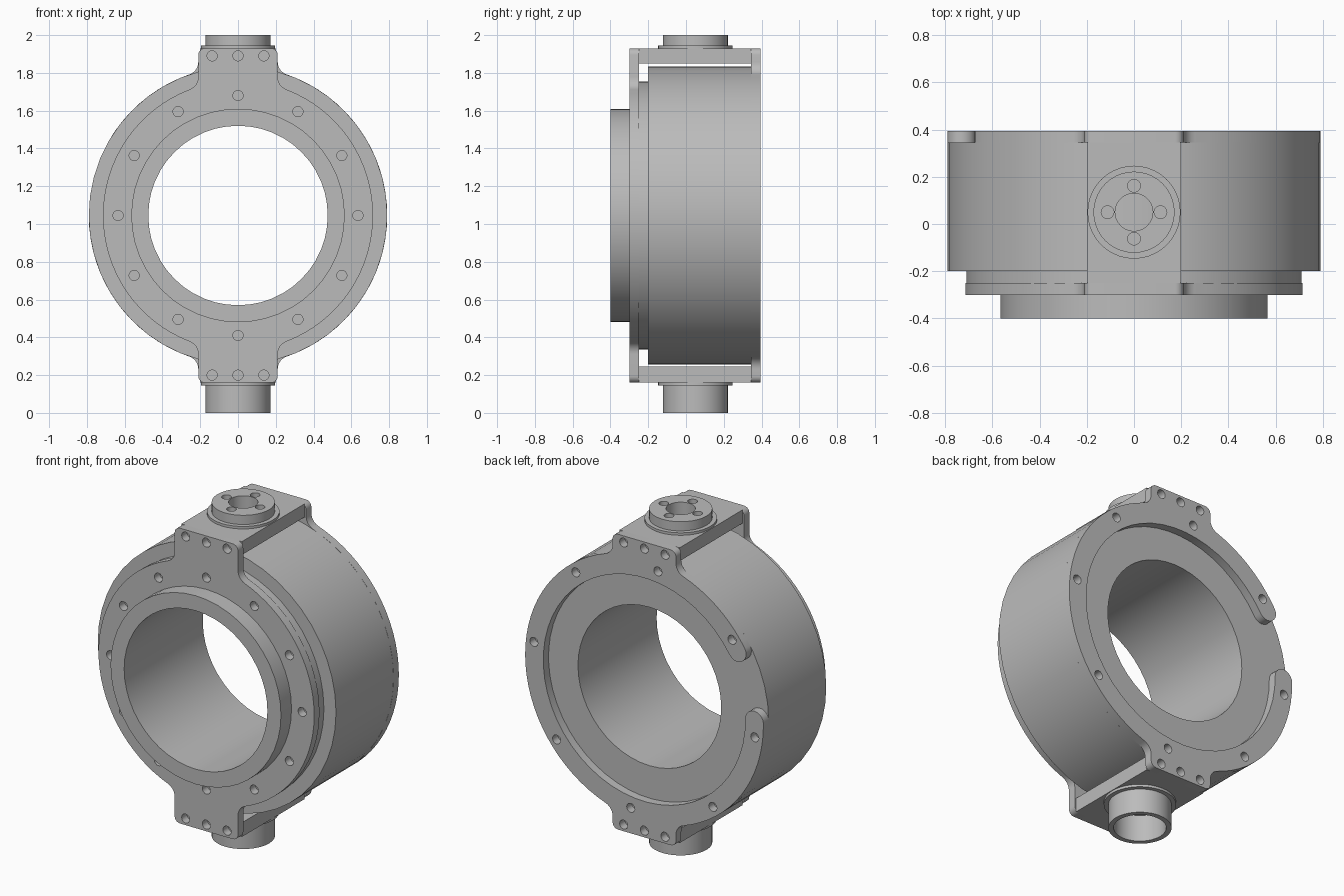
import bpy
import bmesh
from math import cos, sin, atan2, sqrt, pi, radians, degrees

cube = bpy.data.objects.get("Cube")
if cube:
    bpy.data.objects.remove(cube, do_unlink=True)

AXIS_Z = 1.045      # height of the drum axis
PIVOT_Y = 0.05      # y of the vertical pivot axis
EAR_W, EAR_H = 0.21, 0.885

grey = bpy.data.materials.new("machined grey")
grey.use_nodes = True
colour = (0.5, 0.5, 0.5, 1)
grey.diffuse_color = colour
grey.node_tree.nodes["Principled BSDF"].inputs["Base Color"].default_value = colour


def finish(obj):
    obj.data.materials.clear()
    obj.data.materials.append(grey)
    bpy.ops.object.select_all(action='DESELECT')
    obj.select_set(True)
    bpy.context.view_layer.objects.active = obj
    bpy.ops.object.shade_smooth_by_angle(angle=radians(30))


def arc(cx, cy, r, a0, a1, n):
    """Points on an arc, angles in degrees."""
    steps = [radians(a0 + (a1 - a0) * i / n) for i in range(n + 1)]
    return [(cx + r * cos(a), cy + r * sin(a)) for a in steps]


def circle(cx, cy, r, n=16):
    return arc(cx, cy, r, 0, 360, n)[:-1]


def bolt_ring(r, count, start=0, size=0.027):
    angles = [radians(start + 360 * i / count) for i in range(count)]
    return [circle(r * cos(a), r * sin(a), size) for a in angles]


def plate(name, loops, lo, hi, axis):
    """Flat plate with holes, extruded along y (around the drum axis) or z."""
    curve = bpy.data.curves.new(name, 'CURVE')
    curve.dimensions = '2D'
    curve.fill_mode = 'BOTH'
    curve.extrude = (hi - lo) / 2
    for loop in loops:
        spline = curve.splines.new('POLY')
        spline.points.add(len(loop) - 1)
        for point, (u, v) in zip(spline.points, loop):
            point.co = (u, v, 0, 1)
        spline.use_cyclic_u = True
    obj = bpy.data.objects.new(name, curve)
    bpy.context.collection.objects.link(obj)
    mid = (lo + hi) / 2
    if axis == 'y':
        obj.rotation_euler.x = pi / 2
        obj.location = (0, mid, AXIS_Z)
    else:
        obj.location = (0, PIVOT_Y, mid)
    bpy.ops.object.select_all(action='DESELECT')
    obj.select_set(True)
    bpy.context.view_layer.objects.active = obj
    bpy.ops.object.convert(target='MESH')
    obj = bpy.context.view_layer.objects.active
    bm = bmesh.new()
    bm.from_mesh(obj.data)
    bmesh.ops.remove_doubles(bm, verts=bm.verts, dist=1e-5)
    bmesh.ops.recalc_face_normals(bm, faces=bm.faces)
    bm.to_mesh(obj.data)
    bm.free()
    finish(obj)


def lathe(name, profile, segments):
    """Closed (radius, y) profile turned around the drum axis."""
    bm = bmesh.new()
    rings = []
    for i in range(segments):
        a = 2 * pi * i / segments
        rings.append([bm.verts.new((r * cos(a), y, AXIS_Z + r * sin(a))) for r, y in profile])
    n = len(profile)
    for i in range(segments):
        p, q = rings[i], rings[(i + 1) % segments]
        for j in range(n):
            k = (j + 1) % n
            bm.faces.new((p[j], p[k], q[k], q[j]))
    bmesh.ops.recalc_face_normals(bm, faces=bm.faces)
    mesh = bpy.data.meshes.new(name)
    bm.to_mesh(mesh)
    bm.free()
    obj = bpy.data.objects.new(name, mesh)
    bpy.context.collection.objects.link(obj)
    finish(obj)


def eared_outline(radius, fillet=0.07, corner=0.035):
    """Round outline with a filleted ear at top and bottom."""
    fx = EAR_W + fillet
    fz = sqrt((radius + fillet) ** 2 - fx ** 2)
    a = degrees(atan2(fz, fx))
    q = arc(0, 0, radius, 0, a, 16)
    q += arc(fx, fz, fillet, a + 180, 180, 6)[1:]
    q += arc(EAR_W - corner, EAR_H - corner, corner, 0, 90, 5)
    half = q + [(-x, z) for x, z in reversed(q)]
    return half + [(-x, -z) for x, z in half[1:-1]]


# Drum with stepped front collar and through bore
lathe("drum", [(0.475, -0.4), (0.565, -0.4), (0.565, -0.25), (0.71, -0.25),
               (0.71, -0.2), (0.79, -0.2), (0.79, 0.345), (0.475, 0.345)], 48)

# Bolt holes shared by both eared plates
ear_bolts = [circle(x, z, 0.027) for x in (-0.137, 0, 0.137) for z in (-0.845, 0.845)]

# Front plate: closed ring
plate("front_plate",
      [eared_outline(0.715), circle(0, 0, 0.565, 48)] + bolt_ring(0.635, 12) + ear_bolts,
      -0.3, -0.25, 'y')

# Back plate: open ring with rounded ends at the gap
gap_start, gap_end, mid_r, half_w = 147.5, 179.5, 0.73, 0.06
outer = []
for x, z in eared_outline(mid_r + half_w):
    angle = degrees(atan2(z, x)) % 360
    if not gap_start - 1 < angle < gap_end + 1:
        outer.append(((angle - gap_end) % 360, (x, z)))
start = min(range(len(outer)), key=lambda i: outer[i][0])
open_ring = [p for _, p in outer[start:] + outer[:start]]
s, e = radians(gap_start), radians(gap_end)
open_ring += arc(mid_r * cos(s), mid_r * sin(s), half_w, gap_start, gap_start + 180, 10)
open_ring += arc(0, 0, mid_r - half_w, gap_start, gap_end - 360, 48)[1:-1]
open_ring += arc(mid_r * cos(e), mid_r * sin(e), half_w, gap_end - 180, gap_end, 10)
plate("back_plate", [open_ring] + bolt_ring(0.738, 8, 7) + ear_bolts, 0.345, 0.395, 'y')

# Bridges joining the ears, above and below the drum
y0, y1 = -0.25 - PIVOT_Y, 0.345 - PIVOT_Y
bridge = [(-0.2, y0), (0.2, y0), (0.2, y1), (-0.2, y1)]
bore = circle(0, 0, 0.08, 24)
plate("top_bridge", [bridge, bore], 1.85, 1.93, 'z')
plate("bottom_bridge", [bridge], 0.16, 0.245, 'z')

# Top pivot: flange and drilled boss
pivot_holes = [bore] + bolt_ring(0.112, 4)
plate("top_flange", [circle(0, 0, 0.197, 40)] + pivot_holes, 1.93, 1.945, 'z')
plate("top_boss", [circle(0, 0, 0.172, 40)] + pivot_holes, 1.945, 2.0, 'z')

# Bottom pivot: flange and open tube
tube_bore = circle(0, 0, 0.143, 40)
plate("bottom_flange", [circle(0, 0, 0.197, 40), tube_bore], 0.145, 0.16, 'z')
plate("bottom_tube", [circle(0, 0, 0.172, 40), tube_bore], 0.0, 0.145, 'z')
